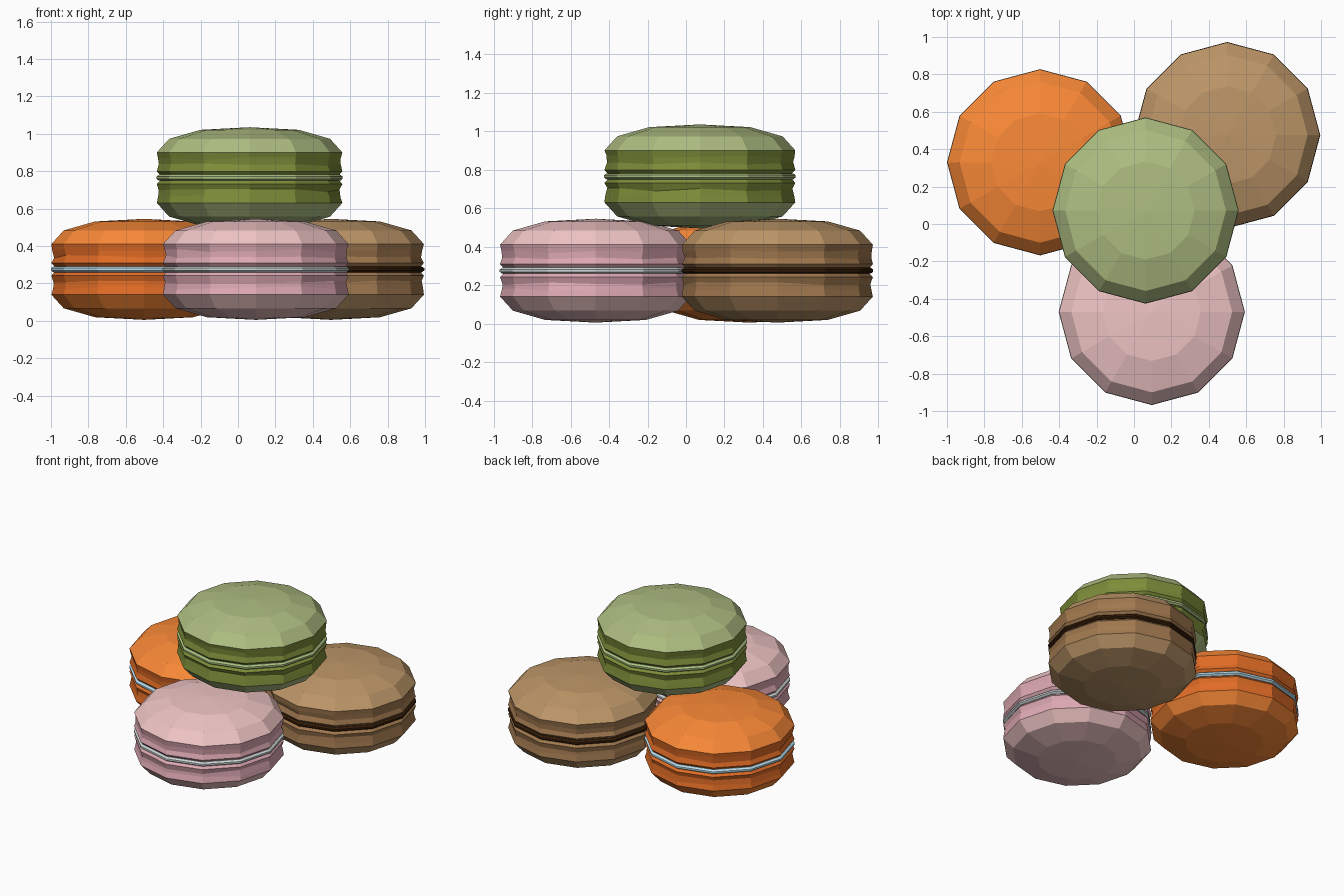
import bpy, bmesh, math, random

if "Cube" in bpy.data.objects:
    bpy.data.objects.remove(bpy.data.objects["Cube"])

random.seed(4)
SIDES = 12

# Half profiles (radius, height above the filling's middle)
CAP = [(0.496, 0.135), (0.43, 0.208), (0.262, 0.256), (0, 0.27)]
FOOT = [(0, 0.014), (0.478, 0.014), (0.496, 0.034), (0.484, 0.068), (0.488, 0.10), (0.496, 0.135)]
FILLING = [(0, -0.016), (0.484, -0.016), (0.498, -0.006), (0.498, 0.006), (0.484, 0.016), (0, 0.016)]


def material(name, rgb):
    """Make a flat colour from 0-255 screen values."""
    mat = bpy.data.materials.new(name)
    mat.diffuse_color = (*[(c / 255) ** 2.2 for c in rgb], 1)
    mat.use_nodes = True
    mat.node_tree.nodes["Principled BSDF"].inputs["Base Color"].default_value = mat.diffuse_color
    return mat


def lathe(name, profile, centre, mat, flip=1, ruffle=()):
    """Turn a profile around z with 12 flat sides; ruffle jitters chosen rings."""
    bm = bmesh.new()
    rings = []
    for k, (r, z) in enumerate(profile):
        if r == 0:
            rings.append([bm.verts.new((0, 0, z * flip))] * SIDES)
            continue
        ring = []
        for i in range(SIDES):
            a = math.tau * i / SIDES
            jr = random.uniform(-0.004, 0.004) if k in ruffle else 0
            jz = random.uniform(-0.009, 0.009) if k in ruffle else 0
            ring.append(bm.verts.new(((r + jr) * math.cos(a), (r + jr) * math.sin(a), (z + jz) * flip)))
        rings.append(ring)
    for low, high in zip(rings, rings[1:]):
        for i in range(SIDES):
            j = (i + 1) % SIDES
            bm.faces.new(dict.fromkeys((low[i], low[j], high[j], high[i])))
    # Outward normals follow the winding; mirrored halves are reversed
    if flip < 0:
        bmesh.ops.reverse_faces(bm, faces=bm.faces[:])
    mesh = bpy.data.meshes.new(name)
    bm.to_mesh(mesh)
    bm.free()
    mesh.materials.append(mat)
    obj = bpy.data.objects.new(name, mesh)
    obj.location = centre
    bpy.context.collection.objects.link(obj)


def macaron(name, centre, shell, foot, filling):
    shell_mat = material(name + "_shell", shell)
    foot_mat = material(name + "_foot", foot)
    for side, flip in (("upper", 1), ("lower", -1)):
        lathe(f"{name}_{side}_shell", CAP, centre, shell_mat, flip)
        lathe(f"{name}_{side}_foot", FOOT, centre, foot_mat, flip, ruffle=(3, 4))
    lathe(name + "_filling", FILLING, centre, material(name + "_filling", filling))


# Three biscuits on the ground, one resting on top
macaron("orange_macaron", (-0.502, 0.33, 0.275), (250, 136, 58), (225, 108, 42), (186, 222, 238))
macaron("brown_macaron", (0.498, 0.475, 0.275), (188, 149, 104), (160, 120, 80), (56, 34, 16))
macaron("pink_macaron", (0.095, -0.47, 0.275), (240, 196, 196), (222, 168, 178), (205, 212, 212))
macaron("green_macaron", (0.062, 0.072, 0.765), (172, 188, 128), (124, 140, 60), (172, 194, 130))
